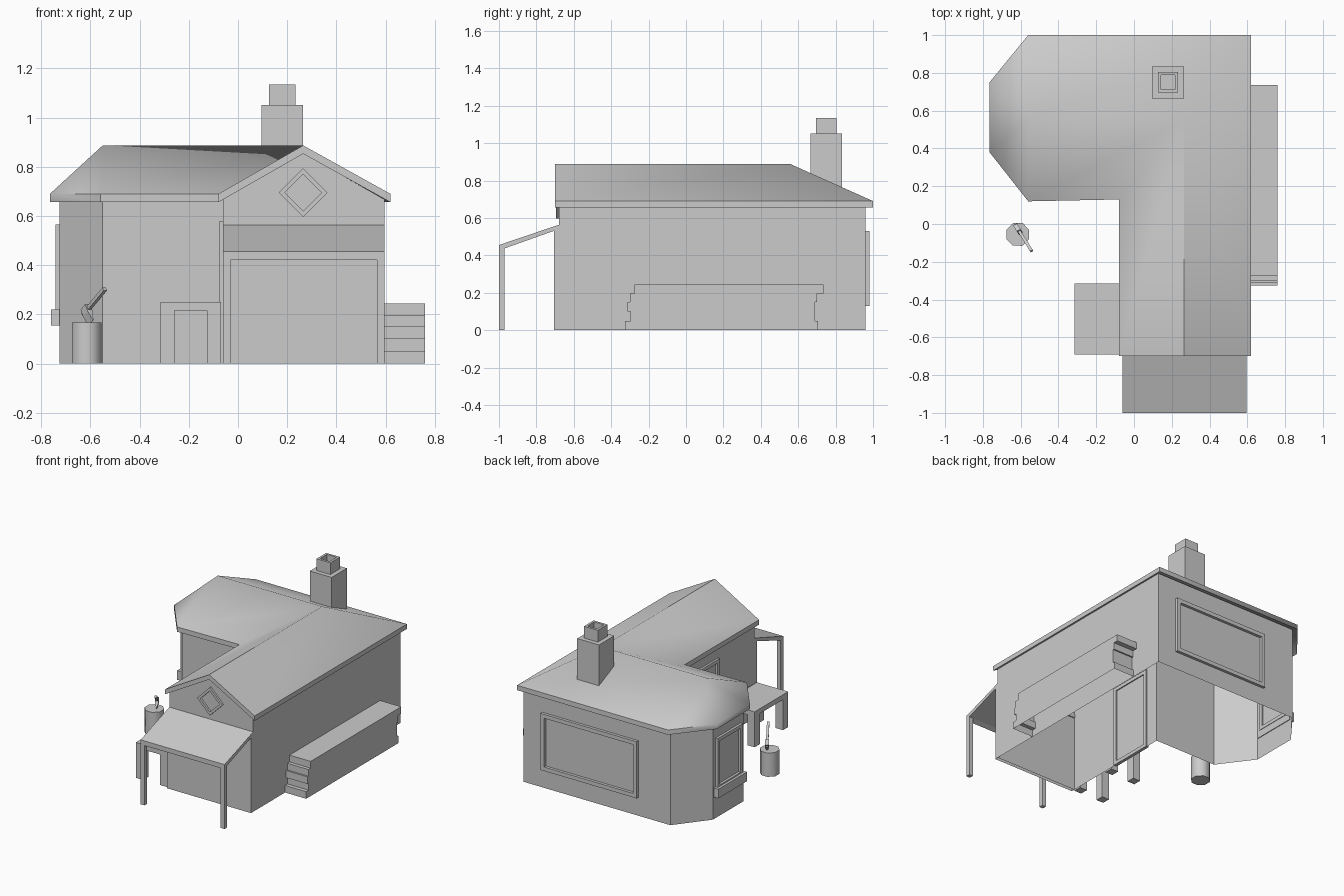
import bpy, bmesh, math
from mathutils import Vector as V

if "Cube" in bpy.data.objects:
    bpy.data.objects.remove(bpy.data.objects["Cube"])


def finish(name, bm, smooth=None):
    bmesh.ops.recalc_face_normals(bm, faces=bm.faces)
    me = bpy.data.meshes.new(name)
    bm.to_mesh(me)
    bm.free()
    ob = bpy.data.objects.new(name, me)
    bpy.context.collection.objects.link(ob)
    if smooth:
        bpy.ops.object.select_all(action='DESELECT')
        bpy.context.view_layer.objects.active = ob
        ob.select_set(True)
        bpy.ops.object.shade_smooth_by_angle(angle=math.radians(smooth))
    return ob


def prism(name, pts, vec, caps=(True, True), smooth=None):
    """Extrude a polygon of 3D points along vec."""
    bm = bmesh.new()
    a = [bm.verts.new(p) for p in pts]
    b = [bm.verts.new(V(p) + V(vec)) for p in pts]
    n = len(a)
    for i in range(n):
        j = (i + 1) % n
        bm.faces.new((a[i], a[j], b[j], b[i]))
    if caps[0]:
        bm.faces.new(a)
    if caps[1]:
        bm.faces.new(b)
    return finish(name, bm, smooth)


def box(name, x0, x1, y0, y1, z0, z1):
    return prism(name, [(x0, y0, z0), (x1, y0, z0), (x1, y1, z0), (x0, y1, z0)], (0, 0, z1 - z0))


def frame(name, c, u, v, hw, hh, w, n):
    """Rectangular ring around c in the u, v plane, reaching from -n/2 to n."""
    c, u, v, n = V(c), V(u).normalized(), V(v).normalized(), V(n)
    bm = bmesh.new()
    rings = []
    for inset, depth in ((0, -.5), (0, 1), (w, 1), (w, -.5)):
        rings.append([bm.verts.new(c + u * s * (hw - inset) + v * t * (hh - inset) + n * depth)
                      for s, t in ((-1, -1), (1, -1), (1, 1), (-1, 1))])
    for k in range(4):
        r, q = rings[k], rings[(k + 1) % 4]
        for i in range(4):
            j = (i + 1) % 4
            bm.faces.new((r[i], r[j], q[j], q[i]))
    return finish(name, bm)


# L-shaped walls with a chamfered left end, open below
plan = [(-.06, -.68), (.595, -.68), (.595, .96), (-.55, .96),
        (-.725, .735), (-.725, .395), (-.55, .16), (-.06, .16)]
prism("walls", [(x, y, 0) for x, y in plan], (0, 0, .668), (False, False))
bm = bmesh.new()
bm.faces.new([bm.verts.new(p) for p in ((-.06, -.68, .668), (.595, -.68, .668), (.265, -.68, .855))])
finish("front_gable", bm)
prism("lower_front_wall", [(-.06, -.705, 0), (.595, -.705, 0), (.595, -.68, 0), (-.06, -.68, 0)],
      (0, 0, .54), (False, True))

# Roof: gable to the front, hips at the back corner and the left end
E, R = .69, .887
top = [(-.08, -.70, E), (.265, -.70, R), (.62, -.70, E), (.62, 1, E), (-.56, 1, E),
       (-.765, .75, E), (-.765, .38, E), (-.56, .12, E), (-.08, .13, E),
       (.265, .56, R), (-.55, .56, R)]
slopes = [(0, 8, 9, 1), (2, 1, 9, 3), (3, 9, 10, 4), (4, 10, 5), (5, 10, 6), (6, 10, 7), (7, 10, 9, 8)]
bm = bmesh.new()
up = [bm.verts.new(p) for p in top]
low = [bm.verts.new((x, y, z - .034)) for x, y, z in top]
for f in slopes:
    bm.faces.new([up[i] for i in f])
    bm.faces.new([low[i] for i in reversed(f)])
for i in range(9):
    j = (i + 1) % 9
    bm.faces.new((up[i], up[j], low[j], low[i]))
finish("roof", bm, 52)

# Chimney with a hollow pot
box("chimney_stack", .095, .265, .665, .835, .72, 1.052)
bm = bmesh.new()
rings = [[bm.verts.new((.18 + s * r, .75 + t * r, z)) for s, t in ((-1, -1), (1, -1), (1, 1), (-1, 1))]
         for r, z in ((.054, 1.05), (.054, 1.135), (.038, 1.135), (.038, 1.055))]
for r, q in zip(rings, rings[1:]):
    for i in range(4):
        bm.faces.new((r[i], r[(i + 1) % 4], q[(i + 1) % 4], q[i]))
bm.faces.new(rings[3])
finish("chimney_pot", bm)

# Windows and side door
frame("gable_window_frame", (.265, -.68, .695), (1, 0, 1), (-1, 0, 1), .07, .07, .017, (0, -.014, 0))
frame("back_window_frame", (.075, .96, .33), (1, 0, 0), (0, 0, 1), .375, .20, .028, (0, .02, 0))
frame("left_window_frame", (-.725, .565, .385), (0, 1, 0), (0, 0, 1), .14, .18, .025, (-.017, 0, 0))
box("left_window_sill", -.76, -.72, .405, .725, .155, .22)
frame("door_frame", (-.06, -.105, .29), (0, 1, 0), (0, 0, 1), .165, .29, .025, (-.015, 0, 0))

# Front awning on two posts
prism("awning", [(-.06, y, z) for y, z in ((-.675, .565), (-1, .455), (-1, .422), (-.97, .437), (-.675, .542))],
      (.655, 0, 0))
for side, x in (("left", -.06), ("right", .565)):
    box("awning_post_" + side, x, x + .03, -1, -.97, 0, .437)

# Side table with four legs
box("table_top", -.315, -.07, -.69, -.315, .215, .25)
for i, x in enumerate((-.315, -.127)):
    for j, y in enumerate((-.69, -.373)):
        box(f"table_leg_{i}{j}", x, x + .057, y, y + .058, 0, .216)

# Stacked planks against the right wall, with stepped ends
ends = [(-.325, .705), (-.297, .69), (-.312, .69), (-.30, .70), (-.275, .735)]
levels = [0, .05, .1, .15, .197, .245]
left, right = [], []
for k, (a, b) in enumerate(ends):
    for z in levels[k:k + 2]:
        left.append((.594, a, z))
        right.append((.594, b, z))
bm = bmesh.new()
cols = [[[bm.verts.new((x, p[1], p[2])) for p in s] for x in (.594, .76)] for s in (left, right)]
for near, far in cols:
    for i in range(len(near) - 1):
        bm.faces.new((near[i], near[i + 1], far[i + 1], far[i]))
bm.faces.new(cols[0][1] + cols[1][1][::-1])
bm.faces.new((cols[0][0][-1], cols[0][1][-1], cols[1][1][-1], cols[1][0][-1]))
finish("plank_stack", bm)

# Chopping stump with an axe stuck in it
prism("stump", [(-.615 + .065 * math.cos(math.radians(a)), -.055 + .065 * math.sin(math.radians(a)), 0)
                for a in range(22, 382, 45)], (0, 0, .168), smooth=50)
tip, end = V((-.628, -.005, .2)), V((-.542, -.143, .303))
d = (end - tip).normalized()
side = d.cross(V((0, 0, 1))).normalized()
down = d.cross(side).normalized()
if down.z > 0:
    down = -down
h = .008
prism("axe_handle", [tip + side * s * h + down * t * h for s, t in ((-1, -1), (1, -1), (1, 1), (-1, 1))], end - tip)
c = tip + d * .008
prism("axe_head", [c + side * s + down * t for s, t in
                   ((-.012, -.018), (.012, -.018), (.012, .016), (.001, .06), (-.001, .06), (-.012, .016))], d * .042)
